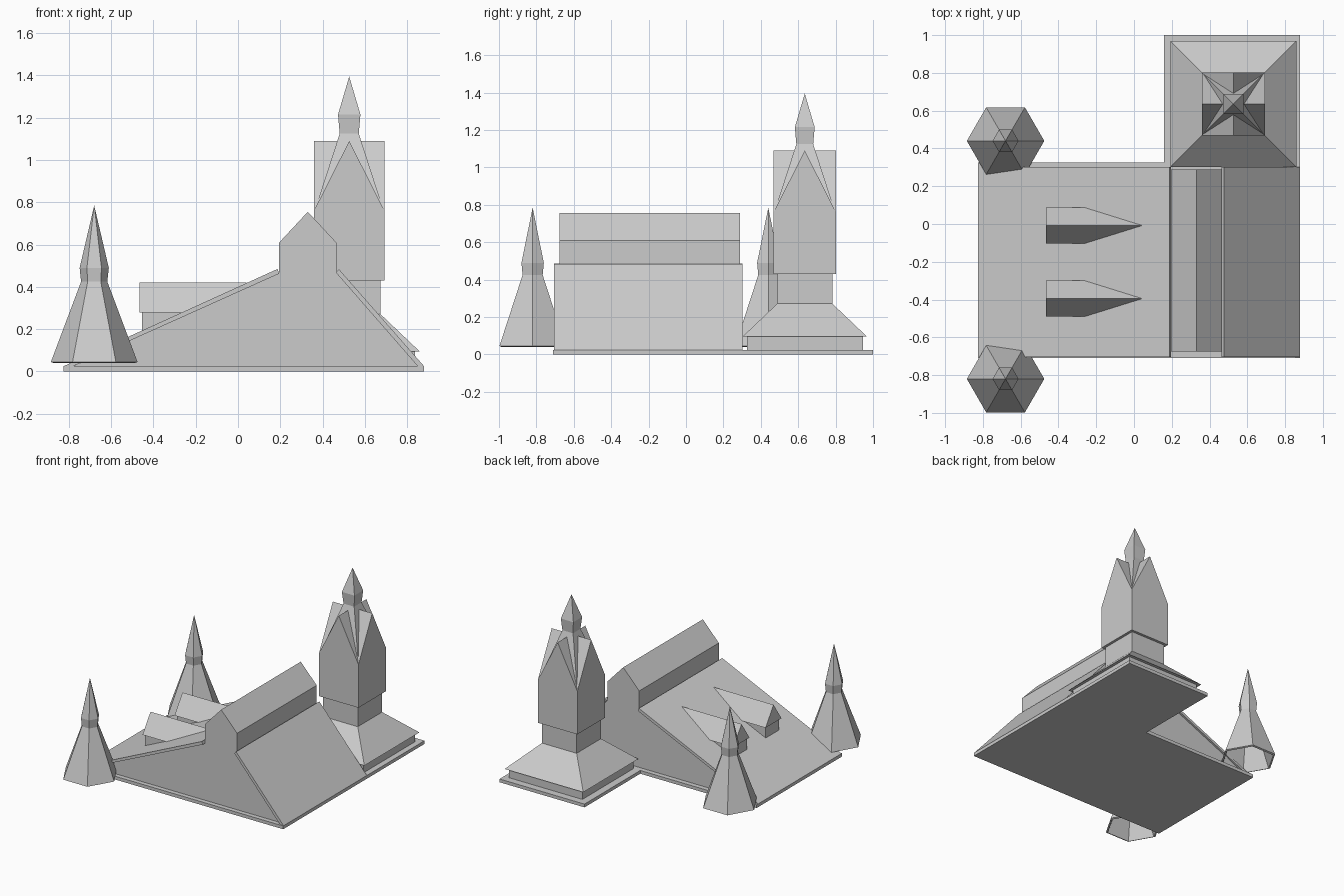
import bpy, bmesh
from math import cos, sin, pi

cube = bpy.data.objects.get("Cube")
if cube:
    bpy.data.objects.remove(cube, do_unlink=True)

stone = bpy.data.materials.new("pale_grey")
GREY = (0.6, 0.6, 0.6, 1)
stone.diffuse_color = GREY
stone.use_nodes = True
stone.node_tree.nodes["Principled BSDF"].inputs["Base Color"].default_value = GREY


def finish(name, bm):
    bmesh.ops.remove_doubles(bm, verts=bm.verts, dist=1e-5)
    bmesh.ops.recalc_face_normals(bm, faces=bm.faces)
    mesh = bpy.data.meshes.new(name)
    bm.to_mesh(mesh)
    bm.free()
    mesh.materials.append(stone)
    obj = bpy.data.objects.new(name, mesh)
    bpy.context.collection.objects.link(obj)
    return obj


def extrude(name, points, axis, start, end):
    """Extrude a closed 2D profile along an axis; the profile uses the other two axes in order."""
    bm = bmesh.new()
    def place(p):
        co = list(p)
        co.insert("xyz".index(axis), start)
        return bm.verts.new(co)
    face = bm.faces.new([place(p) for p in points])
    grown = bmesh.ops.extrude_face_region(bm, geom=[face])["geom"]
    move = [0, 0, 0]
    move["xyz".index(axis)] = end - start
    bmesh.ops.translate(bm, vec=move, verts=[g for g in grown if isinstance(g, bmesh.types.BMVert)])
    return finish(name, bm)


def tapered(name, center, sides, rings, turn=0.0, closed=True):
    """Stack of polygon rings (z, radius); zero radius makes a tip."""
    bm = bmesh.new()
    loops = []
    for z, r in rings:
        loops.append([bm.verts.new((center[0] + r * cos(turn + 2 * pi * i / sides),
                                    center[1] + r * sin(turn + 2 * pi * i / sides), z))
                      for i in range(sides)])
    for low, high in zip(loops, loops[1:]):
        for i in range(sides):
            j = (i + 1) % sides
            bm.faces.new((low[i], low[j], high[j], high[i]))
    if closed:
        bm.faces.new(loops[0])
        if rings[-1][1] > 0:
            bm.faces.new(loops[-1])
    # merge collapsed tips into proper triangles
    bmesh.ops.dissolve_degenerate(bm, dist=1e-5, edges=bm.edges)
    return finish(name, bm)


def square(name, center, rings):
    return tapered(name, center, 4, [(z, h * 2 ** 0.5) for z, h in rings], pi / 4)


# L-shaped ground slab
extrude("ground_slab", [(-0.825, -0.71), (0.88, -0.71), (0.88, 1.0), (0.16, 1.0),
                        (0.16, 0.325), (-0.825, 0.325)], "z", 0, 0.025)

# Main hall with its raised ridge house
extrude("hall_body", [(-0.79, 0.02), (0.86, 0.02), (0.465, 0.475), (0.465, 0.61), (0.33, 0.755),
                      (0.195, 0.61), (0.195, 0.465)], "y", -0.675, 0.288)

# Sloping roof slabs
extrude("long_roof", [(-0.825, 0.025), (-0.78, 0.025), (0.195, 0.463), (0.187, 0.485)],
        "y", -0.705, 0.303)
extrude("short_roof", [(0.88, 0.025), (0.85, 0.025), (0.463, 0.468), (0.477, 0.484)],
        "y", -0.705, 0.303)

# Dormers on the long slope
for n, y in enumerate((-0.008, -0.395)):
    extrude(f"dormer_wall_{n + 1}", [(y - 0.08, 0.15), (y + 0.08, 0.15), (y + 0.08, 0.29),
                                     (y, 0.41), (y - 0.08, 0.29)], "x", -0.455, -0.2)
    extrude(f"dormer_roof_{n + 1}", [(y - 0.096, 0.28), (y + 0.096, 0.28), (y, 0.42)],
            "x", -0.465, 0.04)

# Square tower: plinth, skirt roof, shaft, belfry
T = (0.526, 0.635)
square("tower_plinth", T, [(0.025, 0.31), (0.1, 0.31)])
square("tower_skirt_roof", T, [(0.095, 0.333), (0.272, 0.147)])
square("tower_shaft", T, [(0.26, 0.147), (0.44, 0.147)])
B = 0.167
for axis, c, o in (("y", T[0], T[1]), ("x", T[1], T[0])):
    extrude("belfry_gable_" + axis, [(c - B, 0.43), (c + B, 0.43), (c + B, 0.76),
                                     (c, 1.09), (c - B, 0.76)], axis, o - B, o + B)
square("spire", T, [(0.75, B), (1.125, 0.045), (1.215, 0.053), (1.395, 0)])

# Free-standing hexagonal turrets, hollow underneath
for name, y in (("back_turret", 0.44), ("front_turret", -0.82)):
    turret = tapered(name, (-0.68, y), 6,
                     [(0.045, 0.205), (0.425, 0.062), (0.49, 0.069), (0.785, 0)], closed=False)
    shell = turret.modifiers.new("wall", "SOLIDIFY")
    shell.thickness = 0.015
    shell.offset = -1
